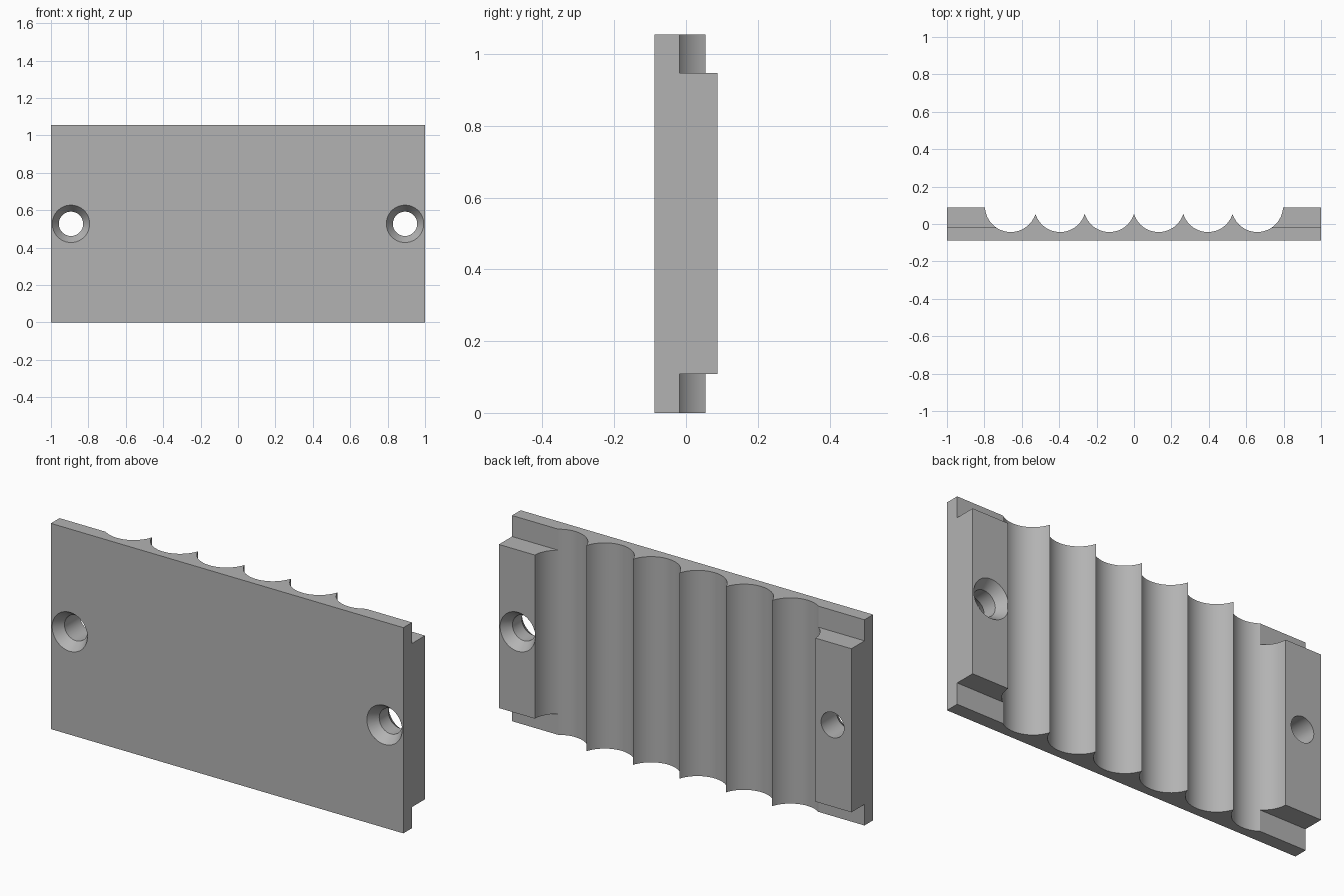
import bpy, bmesh
from math import acos, asin, cos, sin, pi
from mathutils import Matrix

old = bpy.data.objects.get("Cube")
if old:
    bpy.data.objects.remove(old, do_unlink=True)

HEIGHT = 1.055
FRONT, BACK = -0.088, 0.088
PITCH, RADIUS, CENTRE_Y = 0.2635, 0.138, 0.095
LEDGE_Y, LEDGE_H = -0.018, 0.108
HOLE_X, HOLE_R, SINK_R, SINK_DEPTH = 0.893, 0.065, 0.1, 0.05
STEPS = 28

grey = bpy.data.materials.new("plain grey")
grey.use_nodes = True
colour = (0.45, 0.45, 0.45, 1)
grey.diffuse_color = colour
grey.node_tree.nodes["Principled BSDF"].inputs["Base Color"].default_value = colour


def make_object(name, bm):
    bmesh.ops.recalc_face_normals(bm, faces=bm.faces)
    mesh = bpy.data.meshes.new(name)
    bm.to_mesh(mesh)
    bm.free()
    mesh.materials.append(grey)
    obj = bpy.data.objects.new(name, mesh)
    bpy.context.collection.objects.link(obj)
    return obj


def box(name, low, high):
    bm = bmesh.new()
    bmesh.ops.create_cube(bm, size=1)
    for v in bm.verts:
        v.co = [(a + b) / 2 + c * (b - a) for a, b, c in zip(low, high, v.co)]
    return make_object(name, bm)


def cone(name, x, y0, y1, r0, r1):
    # Round cutter along y, radius r0 at y0 and r1 at y1
    bm = bmesh.new()
    turn = Matrix.Translation((x, (y0 + y1) / 2, HEIGHT / 2)) @ Matrix.Rotation(-pi / 2, 4, "X")
    bmesh.ops.create_cone(bm, cap_ends=True, segments=64, radius1=r0, radius2=r1,
                          depth=y1 - y0, matrix=turn)
    return make_object(name, bm)


def cut(target, cutter):
    mod = target.modifiers.new("cut", "BOOLEAN")
    mod.operation, mod.solver, mod.object = "DIFFERENCE", "EXACT", cutter
    bpy.context.view_layer.objects.active = target
    bpy.ops.object.modifier_apply(modifier=mod.name)
    bpy.data.objects.remove(cutter, do_unlink=True)


# Plate profile: flat front, six scooped grooves between two raised pads
cusp = asin(PITCH / 2 / RADIUS)
rim = acos((CENTRE_Y - BACK) / RADIUS)
profile = [(1, BACK), (1, FRONT), (-1, FRONT), (-1, BACK)]
for i in range(6):
    cx = (i - 2.5) * PITCH
    start = rim if i == 0 else cusp
    end = rim if i == 5 else cusp
    for k in range(0 if i == 0 else 1, STEPS + 1):
        a = -start + (start + end) * k / STEPS
        profile.append((cx + RADIUS * sin(a), CENTRE_Y - RADIUS * cos(a)))

bm = bmesh.new()
face = bm.faces.new([bm.verts.new((x, y, 0)) for x, y in profile])
top = bmesh.ops.extrude_face_region(bm, geom=[face])["geom"]
bmesh.ops.translate(bm, vec=(0, 0, HEIGHT),
                    verts=[g for g in top if isinstance(g, bmesh.types.BMVert)])
plate = make_object("grooved_plate", bm)

# Stepped ledges at the four corners, running into the outer grooves
for side in (-1, 1):
    x0, x1 = sorted((side * 0.66, side * 1.1))
    for z0, z1 in ((-0.1, LEDGE_H), (HEIGHT - LEDGE_H, HEIGHT + 0.1)):
        cut(plate, box("ledge_cutter", (x0, LEDGE_Y, z0), (x1, 0.2, z1)))

# Screw holes, countersunk on the front
slope = (SINK_R - HOLE_R) / SINK_DEPTH
extra = 0.01
wide = SINK_R + slope * extra
for side in (-1, 1):
    x = side * HOLE_X
    cut(plate, cone("hole_cutter", x, -0.2, 0.2, HOLE_R, HOLE_R))
    cut(plate, cone("sink_cutter", x, FRONT - extra, FRONT + SINK_DEPTH, wide, HOLE_R))

# The left hole is countersunk on the back as well
cut(plate, cone("sink_cutter", HOLE_X, BACK - SINK_DEPTH, BACK + extra, HOLE_R, wide))

bpy.ops.object.select_all(action="DESELECT")
plate.select_set(True)
bpy.context.view_layer.objects.active = plate
bpy.ops.object.shade_smooth_by_angle(angle=0.5)
